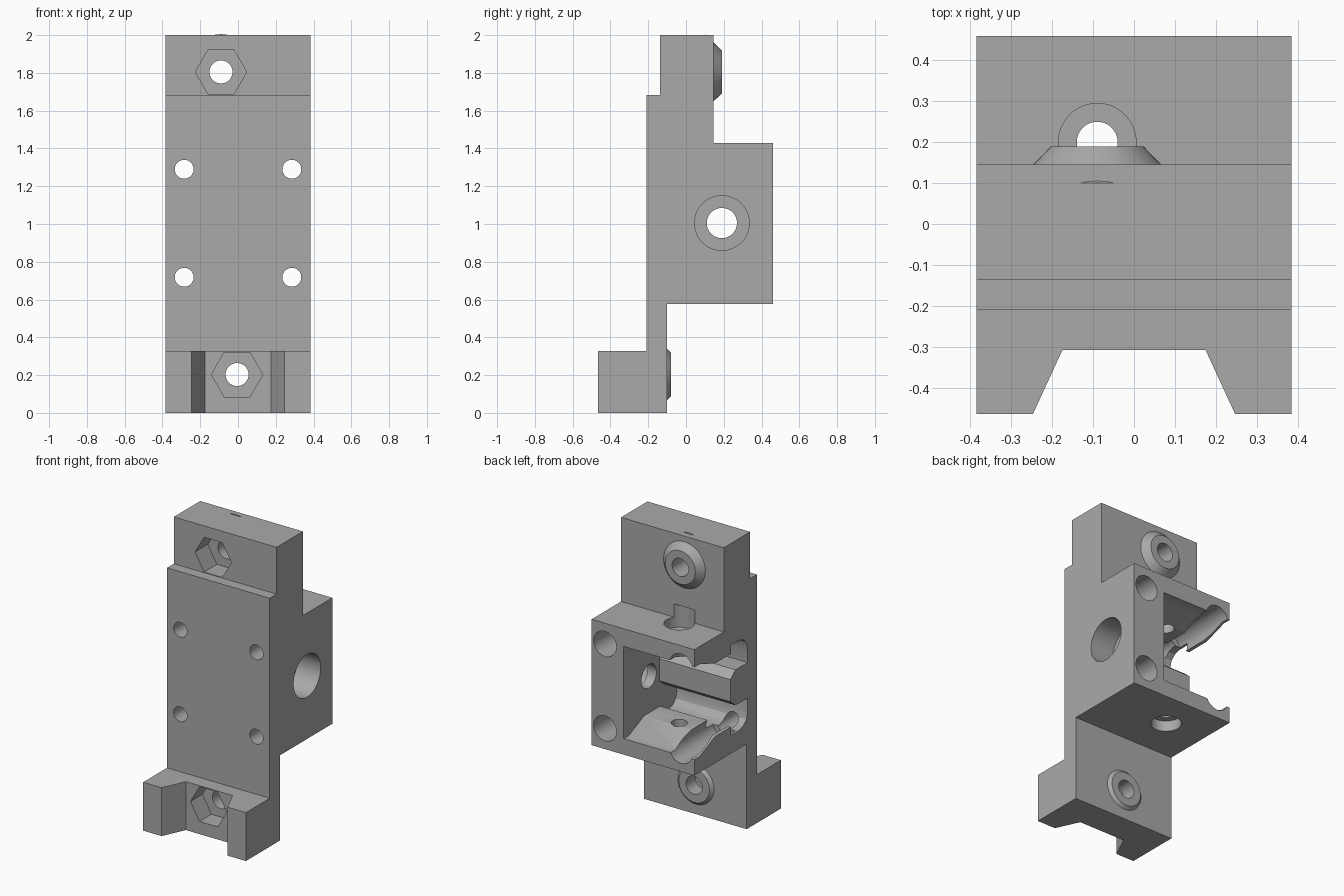
import bpy, bmesh, math
from mathutils import Matrix

if "Cube" in bpy.data.objects:
    bpy.data.objects.remove(bpy.data.objects["Cube"])

grey = bpy.data.materials.new("light grey plastic")
grey.use_nodes = True
colour = (0.4, 0.4, 0.4, 1)
grey.diffuse_color = colour
grey.node_tree.nodes["Principled BSDF"].inputs["Base Color"].default_value = colour


def finish(bm, name):
    bmesh.ops.recalc_face_normals(bm, faces=bm.faces)
    mesh = bpy.data.meshes.new(name)
    bm.to_mesh(mesh)
    bm.free()
    mesh.materials.append(grey)
    ob = bpy.data.objects.new(name, mesh)
    bpy.context.collection.objects.link(ob)
    return ob


def prism(name, points, axis, lo, hi):
    """Extrude a 2D outline: (y, z) along x, or (x, y) along z."""
    bm = bmesh.new()
    place = (lambda a, b: (lo, a, b)) if axis == "x" else (lambda a, b: (a, b, lo))
    face = bm.faces.new([bm.verts.new(place(a, b)) for a, b in points])
    moved = bmesh.ops.extrude_face_region(bm, geom=[face])["geom"]
    step = (hi - lo, 0, 0) if axis == "x" else (0, 0, hi - lo)
    bmesh.ops.translate(bm, vec=step, verts=[v for v in moved if isinstance(v, bmesh.types.BMVert)])
    return finish(bm, name)


def cylinder(name, axis, centre, lo, hi, r1, r2=None, sides=48):
    """Cylinder or cone from lo to hi along an axis; centre gives the other two coordinates."""
    bm = bmesh.new()
    bmesh.ops.create_cone(bm, cap_ends=True, segments=sides, radius1=r1,
                          radius2=r1 if r2 is None else r2, depth=hi - lo)
    mid = (lo + hi) / 2
    a, b = centre
    turn, spot = {
        "x": (Matrix.Rotation(math.pi / 2, 4, "Y"), (mid, a, b)),
        "y": (Matrix.Rotation(-math.pi / 2, 4, "X"), (a, mid, b)),
        "z": (Matrix.Identity(4), (a, b, mid)),
    }[axis]
    # corner of a hexagon points along x
    spin = Matrix.Rotation(math.pi / 2, 4, "Z") if sides == 6 else Matrix.Identity(4)
    bmesh.ops.transform(bm, matrix=Matrix.Translation(spot) @ turn @ spin, verts=bm.verts)
    if sides == 6:
        reach = max(v.co.x for v in bm.verts) - a
        if reach < r1 * 0.95:
            bmesh.ops.rotate(bm, cent=spot, matrix=Matrix.Rotation(math.pi / 6, 3, "Y"), verts=bm.verts)
    return finish(bm, name)


def combine(target, tool, operation="DIFFERENCE"):
    mod = target.modifiers.new(tool.name, "BOOLEAN")
    mod.operation, mod.solver, mod.object = operation, "EXACT", tool
    bpy.context.view_layer.objects.active = target
    bpy.ops.object.modifier_apply(modifier=mod.name)
    bpy.data.objects.remove(tool)


# Main body from its side outline
W = 0.385
body = prism("mount_body", [
    (-0.465, 0), (-0.1, 0), (-0.1, 0.577), (0.46, 0.577), (0.46, 1.43), (0.145, 1.43),
    (0.145, 2), (-0.137, 2), (-0.137, 1.683), (-0.21, 1.683), (-0.21, 0.328), (-0.465, 0.328),
], "x", -W, W)

# Conical bosses on the back
TOP, LOW = (-0.09, 1.805), (-0.005, 0.203)
combine(body, cylinder("top_boss", "y", TOP, 0.1, 0.19, 0.2, 0.113), "UNION")
combine(body, cylinder("lower_boss", "y", LOW, -0.12, -0.08, 0.155, 0.115), "UNION")

# Dovetail notch in the foot
combine(body, prism("foot_notch", [(-0.268, -0.51), (0.268, -0.51), (0.175, -0.308), (-0.175, -0.308)],
                    "z", -0.1, 0.5))

# Chamber open to the back and one side, with guide ridges and a middle rib
MID = 1.005
half = [(0.075, 0.93), (0.02, 0.885), (-0.11, 0.885), (-0.11, 0.79), (-0.098, 0.745),
        (-0.065, 0.713), (-0.02, 0.7), (0.07, 0.7), (0.07, 0.757), (0.24, 0.757),
        (0.405, 0.685), (0.6, 0.685)]
outline = half + [(y, 2 * MID - max(z, 0.7)) for y, z in reversed(half)]
combine(body, prism("chamber", outline, "x", -0.6, 0.145))

# Corner screw holes with wide bores from the back
for x in (-0.285, 0.285):
    for z in (0.718, 1.29):
        combine(body, cylinder("screw_hole", "y", (x, z), -0.5, 0.6, 0.05))
        combine(body, cylinder("screw_bore", "y", (x, z), 0.0, 0.6, 0.085))

# Nut pockets with bolt holes
for spot, front, floor in ((TOP, -0.4, 0.0), (LOW, -0.6, -0.18)):
    combine(body, cylinder("nut_pocket", "y", spot, front, floor, 0.136, sides=6))
    combine(body, cylinder("bolt_hole", "y", spot, -0.6, 0.4, 0.061))

# Shaft hole with a bearing seat in the side wall
combine(body, cylinder("shaft_hole", "x", (0.19, MID), -0.6, 0.6, 0.08))
combine(body, cylinder("bearing_seat", "x", (0.19, MID), 0.21, 0.6, 0.145))

# Vertical feed hole, widened at both ends
feed = (-0.09, 0.2)
combine(body, cylinder("feed_hole", "z", feed, 0.4, 1.5, 0.05))
for lo, hi in ((0.4, 0.65), (1.36, 1.52)):
    combine(body, cylinder("feed_seat", "z", feed, lo, hi, 0.095))

# Smooth bores, sharp edges
bpy.ops.object.select_all(action="DESELECT")
body.select_set(True)
bpy.context.view_layer.objects.active = body
bpy.ops.object.shade_smooth_by_angle(angle=math.radians(25))
